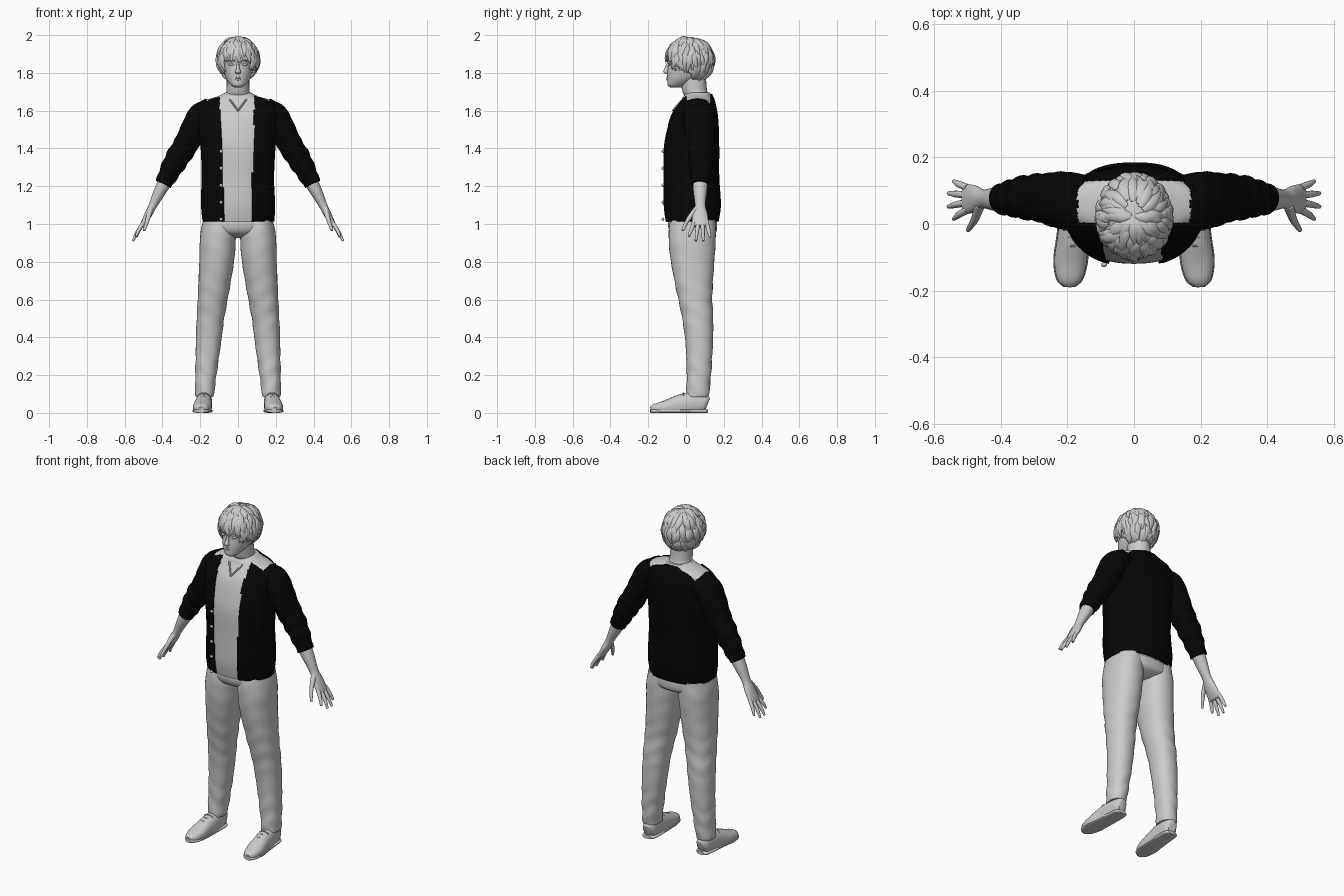
import bpy, bmesh, math, random
from mathutils import Vector

random.seed(4)
cube = bpy.data.objects.get("Cube")
if cube:
    bpy.data.objects.remove(cube, do_unlink=True)


def material(name, value):
    m = bpy.data.materials.new(name)
    m.use_nodes = True
    m.diffuse_color = (value, value, value, 1)
    m.node_tree.nodes["Principled BSDF"].inputs["Base Color"].default_value = m.diffuse_color
    return m


GREY = material("light grey", 0.6)
BLACK = material("black", 0.002)
X, Y, Z = Vector((1, 0, 0)), Vector((0, 1, 0)), Vector((0, 0, 1))
made = []


def finish(name, bm, mat):
    bmesh.ops.recalc_face_normals(bm, faces=bm.faces)
    mesh = bpy.data.meshes.new(name)
    bm.to_mesh(mesh)
    bm.free()
    mesh.materials.append(mat)
    ob = bpy.data.objects.new(name, mesh)
    bpy.context.collection.objects.link(ob)
    made.append(ob)
    return ob


def smooth_path(keys, steps):
    """Catmull-Rom interpolation through key rings (x, y, z, a, b)."""
    out = []
    for i in range(len(keys) - 1):
        p0, p1 = keys[max(i - 1, 0)], keys[i]
        p2, p3 = keys[i + 1], keys[min(i + 2, len(keys) - 1)]
        for k in range(steps):
            t = k / steps
            out.append([0.5 * (2 * b + (c - a) * t + (2 * a - 5 * b + 4 * c - d) * t * t
                               + (3 * b - a - 3 * c + d) * t ** 3)
                        for a, b, c, d in zip(p0, p1, p2, p3)])
    return out + [list(keys[-1])]


def loft(bm, keys, n=24, steps=5, p=2.0, flat=False, ref=Y, fold=None, floor=None, side=1):
    """Skin superelliptic rings along a path; a is across, b is along ref."""
    rings = smooth_path(keys, steps)
    pts = [Vector(r[:3]) for r in rings]
    loops = []
    for i, r in enumerate(rings):
        if flat:
            u, v = X, Y
        else:
            t = (pts[min(i + 1, len(pts) - 1)] - pts[max(i - 1, 0)]).normalized()
            v = (ref - t * ref.dot(t)).normalized()
            u = v.cross(t)
        loop = []
        for k in range(n):
            ang = 2 * math.pi * k / n
            c, s = math.cos(ang), math.sin(ang)
            w = 1 + (fold(ang, pts[i].z) if fold else 0)
            co = (pts[i] + u * math.copysign(abs(c) ** (2 / p), c) * max(r[3], .001) * w
                  + v * math.copysign(abs(s) ** (2 / p), s) * max(r[4], .001) * w)
            if floor is not None:
                co.z = max(co.z, floor)
            co.x *= side
            loop.append(bm.verts.new(co))
        loops.append(loop)
    for a, b in zip(loops, loops[1:]):
        for k in range(n):
            bm.faces.new((a[k], a[(k + 1) % n], b[(k + 1) % n], b[k]))
    bm.faces.new(loops[0])
    bm.faces.new(loops[-1])


def part(name, mat, *paths, **kw):
    bm = bmesh.new()
    for keys in paths:
        loft(bm, keys, **kw)
    return finish(name, bm, mat)


def rod(points, r0, r1=None):
    """Path of round rings tapering from r0 to r1."""
    r1 = r0 if r1 is None else r1
    last = len(points) - 1
    return [(*q, r0 + (r1 - r0) * i / last, r0 + (r1 - r0) * i / last) for i, q in enumerate(points)]


def ball(name, loc, size, mat=GREY):
    bm = bmesh.new()
    bmesh.ops.create_uvsphere(bm, u_segments=16, v_segments=10, radius=1)
    for v in bm.verts:
        v.co = Vector(loc) + Vector(a * b for a, b in zip(v.co, size))
    return finish(name, bm, mat)


# Shirt and cardigan share one torso shape
torso = [(0, .03, 1.01, .182, .135), (0, .03, 1.1, .188, .148), (0, .025, 1.25, .184, .143),
         (0, .025, 1.4, .19, .143), (0, .033, 1.5, .2, .133), (0, .043, 1.58, .21, .117),
         (0, .055, 1.63, .2, .095), (0, .06, 1.655, .175, .084), (0, .06, 1.675, .11, .075),
         (0, .065, 1.695, .07, .062)]
part("shirt", GREY, torso, n=64, p=2.3, flat=True)


def drape(ang, z):
    return .012 * math.sin(5 * ang + 14 * z) * max(0, 1.45 - z) * 2


cardigan = part("cardigan", BLACK, [(x, y, z + .003, a + .008, b + .008) for x, y, z, a, b in torso],
                n=128, steps=8, p=2.3, flat=True, fold=drape)
bm = bmesh.new()
bm.from_mesh(cardigan.data)


def is_open(f):
    c = f.calc_center_median()
    h = (c.z - 1) / .63
    strip = c.y < .05 and -.07 - .03 * h < c.x < .07 + .02 * h
    yoke = c.z > 1.625 and abs(c.x) < .172 and 0 < c.y < .135
    return strip or yoke or c.z > 1.688 or f.normal.z < -.9


bmesh.ops.delete(bm, geom=[f for f in bm.faces if is_open(f)], context='FACES')
bm.to_mesh(cardigan.data)
bm.free()
shell = cardigan.modifiers.new("thickness", 'SOLIDIFY')
shell.thickness = .007

# Cardigan buttons and the shirt's V collar
for i in range(5):
    ball("button", (-.09, -.122, 1.025 + i * .09), (.009, .007, .009))
part("shirt_collar", GREY, *[rod([(s * .07, .05, 1.69), (s * .045, -.015, 1.66), (0, -.07, 1.6)], .005)
                             for s in (1, -1)], n=8)


def creases(ang, z):
    amount = .05 if z < 1.4 else .015
    return amount * math.sin(95 * z + 2 * math.sin(ang + 1))


def leg_folds(ang, z):
    amount = .03 if z < .3 else .018 if .45 < z < .7 else .006
    return amount * math.sin(60 * z + 2 * math.sin(ang * 2))


for s, tag in ((1, "left"), (-1, "right")):
    # Sleeve, forearm and hand
    part(tag + "_sleeve", BLACK,
         [(.14, .07, 1.6, .055, .075), (.19, .07, 1.58, .068, .085), (.225, .072, 1.52, .07, .085),
          (.265, .077, 1.44, .066, .075), (.32, .08, 1.35, .063, .066), (.36, .078, 1.28, .055, .056),
          (.395, .075, 1.21, .044, .046)], n=32, steps=9, fold=creases, side=s)
    part(tag + "_forearm", GREY,
         [(.36, .077, 1.27, .04, .042), (.41, .075, 1.18, .033, .037), (.45, .075, 1.1, .022, .028),
          (.475, .075, 1.05, .02, .04), (.505, .075, .995, .013, .045), (.509, .075, .988, .007, .04)],
         side=s)
    tips = [(.54, .015, .935), (.556, .052, .91), (.556, .092, .91), (.54, .128, .93)]
    fingers = []
    for i, tip in enumerate(tips):
        base = Vector((.498, .043 + i * .022, 1.01))
        mid = base.lerp(Vector(tip), .55) + Vector((.004, 0, 0))
        fingers.append([(*base, .011, .011), (*mid, .01, .01), (*tip, .006, .006)])
    fingers.append(rod([(.463, .055, 1.08), (.478, .012, 1.025), (.497, -.018, .965)], .016, .007))
    part(tag + "_fingers", GREY, *fingers, n=12, side=s)

    # Trouser leg
    part(tag + "_trouser_leg", GREY,
         [(.1, .035, 1.02, .085, .12), (.106, .033, .93, .095, .125), (.113, .035, .8, .092, .115),
          (.132, .047, .62, .081, .092), (.146, .062, .5, .073, .082), (.157, .07, .36, .066, .072),
          (.17, .068, .2, .056, .064), (.177, .062, .1, .05, .06), (.177, .06, .085, .046, .056)],
         n=36, steps=9, p=2.2, flat=True, fold=leg_folds, side=s)

    # Shoe upper, sole, tongue and laces
    shoe = [(.176, .113, .045, .022, .035), (.177, .095, .05, .038, .05), (.179, .04, .052, .042, .06),
            (.184, -.04, .038, .046, .056), (.19, -.11, .028, .049, .038), (.194, -.165, .022, .037, .026),
            (.195, -.187, .018, .014, .013)]
    part(tag + "_shoe", GREY, shoe, p=2.3, ref=Z, floor=.004, side=s)
    part(tag + "_sole", GREY, [(x, y * 1.01, .01, a + .003, .01) for x, y, z, a, b in shoe],
         p=3, ref=Z, floor=0, side=s)
    part(tag + "_laces", GREY,
         *[rod([(.155, y, z - .012), (.183, y, z), (.212, y, z - .012)], .004)
           for y, z in ((-.065, .085), (-.04, .094), (-.015, .105))], n=8, side=s)

    # Eye, brow and ear
    ball(tag + "_eye", (s * .035, -.085, 1.845), (.015, .01, .007))
    part(tag + "_brow", GREY, rod([(.016, -.1, 1.862), (.037, -.094, 1.868), (.058, -.075, 1.86)], .004),
         n=8, side=s)
    ball(tag + "_ear", (s * .086, .03, 1.825), (.012, .02, .033))

# Trouser seat
part("trouser_seat", GREY, [(0, .035, 1.04, .17, .125), (0, .035, .99, .182, .13),
                            (0, .04, .95, .15, .115), (0, .045, .925, .04, .06)], n=40, p=2.3, flat=True)

# Neck and head
part("neck", GREY, [(0, .075, 1.63, .09, .06), (0, .06, 1.675, .07, .066),
                    (0, .045, 1.71, .061, .066), (0, .035, 1.8, .06, .07)], flat=True)
profile = [(1.722, .018, -.08, -.02), (1.735, .038, -.097, 0), (1.765, .061, -.099, .06),
           (1.8, .075, -.099, .11), (1.84, .083, -.096, .13), (1.88, .087, -.102, .135),
           (1.92, .086, -.095, .135), (1.96, .068, -.06, .105), (1.98, .03, -.01, .06)]
part("head", GREY, [(0, (f + b) / 2, z, w, (b - f) / 2) for z, w, f, b in profile],
     n=32, p=2.15, flat=True)
part("nose", GREY, [(0, -.092, 1.855, .006, .008), (0, -.102, 1.825, .009, .011),
                    (0, -.107, 1.805, .015, .013), (0, -.1, 1.794, .01, .006)], n=16, flat=True)
part("lips", GREY, *[[(-.024, -.088, z, .002, .002), (0, -.1, z + d, .005, .006), (.024, -.088, z, .002, .002)]
                     for z, d in ((1.773, .003), (1.771, -.005))], n=8, ref=Z)

# Hair cap, cut along the hairline
crown = Vector((0, .022, 1.868))
radii = Vector((.106, .122, .117))


def hairline(y):
    return 1.87 if y < -.055 else 1.815 if y < .045 else 1.765


bm = bmesh.new()
bmesh.ops.create_uvsphere(bm, u_segments=40, v_segments=24, radius=1)
for v in bm.verts:
    v.co = crown + v.co * radii
bmesh.ops.delete(bm, geom=[f for f in bm.faces if f.calc_center_median().z < hairline(f.calc_center_median().y)],
                 context='FACES')
finish("hair_cap", bm, GREY)

# Overlapping locks sweep from the crown down to the hairline
bm = bmesh.new()
for i in range(190):
    az = i * 2.39996
    out = Vector((math.cos(az), math.sin(az), 0))
    low = hairline(crown.y + out.y * radii.y * .9) + random.uniform(-.02, .015)
    end = math.acos(max(-.88, min(.9, (low - crown.z) / radii.z)))
    end *= random.choice((.5, .75, 1, 1))
    start = max(.05, end - random.uniform(.6, 1.0))
    swirl = random.uniform(-.35, .35)
    lift = random.uniform(.0, .05)
    keys = []
    for k in range(5):
        t = k / 4
        pol = start + (end - start) * t
        a = az + swirl * t * t
        n = Vector((math.sin(pol) * math.cos(a), math.sin(pol) * math.sin(a), math.cos(pol)))
        r = 1.0 + lift * math.sin(math.pi * t) + (lift + .03) * t ** 3
        w = .019 * (1 - t ** 2) * min(1, .35 + 2 * t) + .0015
        keys.append((*(crown + n * radii * r), w, w * .5))
    loft(bm, keys, n=8, steps=3, ref=Vector((out.x, out.y, .6)))
finish("hair_locks", bm, GREY)

# Smooth shading with sharp edges kept
bpy.ops.object.select_all(action='DESELECT')
for ob in made:
    ob.select_set(True)
bpy.context.view_layer.objects.active = made[0]
bpy.ops.object.shade_smooth_by_angle(angle=math.radians(40))
